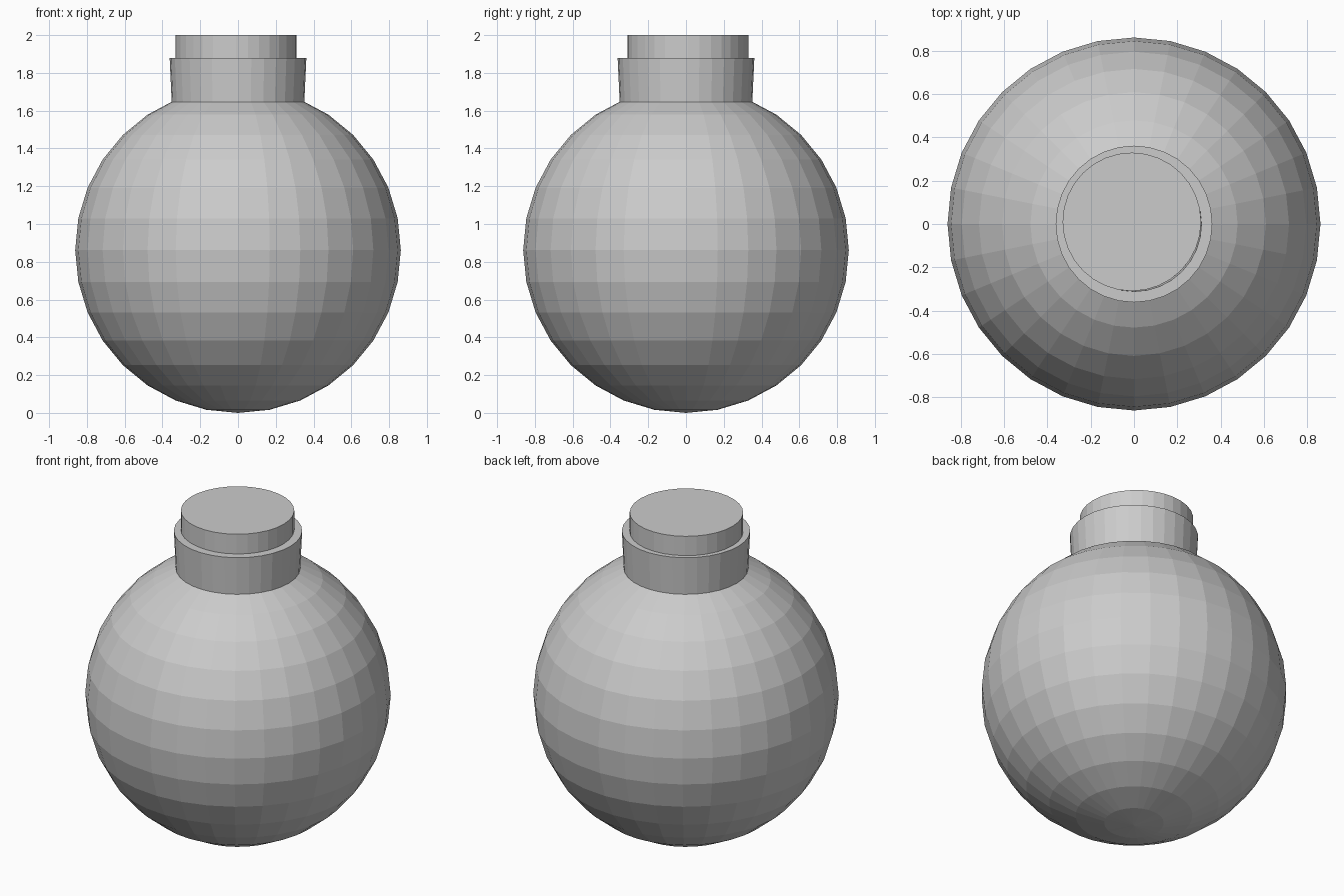
import bpy, bmesh, math

if "Cube" in bpy.data.objects:
    bpy.data.objects.remove(bpy.data.objects["Cube"])

SIDES = 32


def lathe(name, profile, centre=(0, 0), closed=False):
    """Spin an (r, z) profile about the vertical axis, capping open ends."""
    bm = bmesh.new()
    rings = []
    for r, z in profile:
        rings.append([bm.verts.new((r * math.cos(2 * math.pi * i / SIDES),
                                    r * math.sin(2 * math.pi * i / SIDES), z))
                      for i in range(SIDES)])
    pairs = list(zip(rings, rings[1:]))
    if closed:
        pairs.append((rings[-1], rings[0]))
    else:
        bm.faces.new(rings[0])
        bm.faces.new(rings[-1])
    for a, b in pairs:
        for i in range(SIDES):
            j = (i + 1) % SIDES
            bm.faces.new((a[i], a[j], b[j], b[i]))
    bmesh.ops.recalc_face_normals(bm, faces=bm.faces)
    mesh = bpy.data.meshes.new(name)
    bm.to_mesh(mesh)
    bm.free()
    obj = bpy.data.objects.new(name, mesh)
    obj.location = (centre[0], centre[1], 0)
    bpy.context.collection.objects.link(obj)
    return obj


# Round faceted body
bpy.ops.mesh.primitive_uv_sphere_add(segments=SIDES, ring_count=16, radius=0.862,
                                     location=(0, 0, 0.862))
bpy.context.object.name = "body"

# Slightly flared hollow neck
lathe("neck", [(0.349, 1.60), (0.362, 1.88), (0.312, 1.88), (0.305, 1.60)], closed=True)

# Stopper, set a little off centre in the neck
lathe("stopper", [(0.32, 1.70), (0.32, 2.0)], centre=(-0.01, 0.01))
